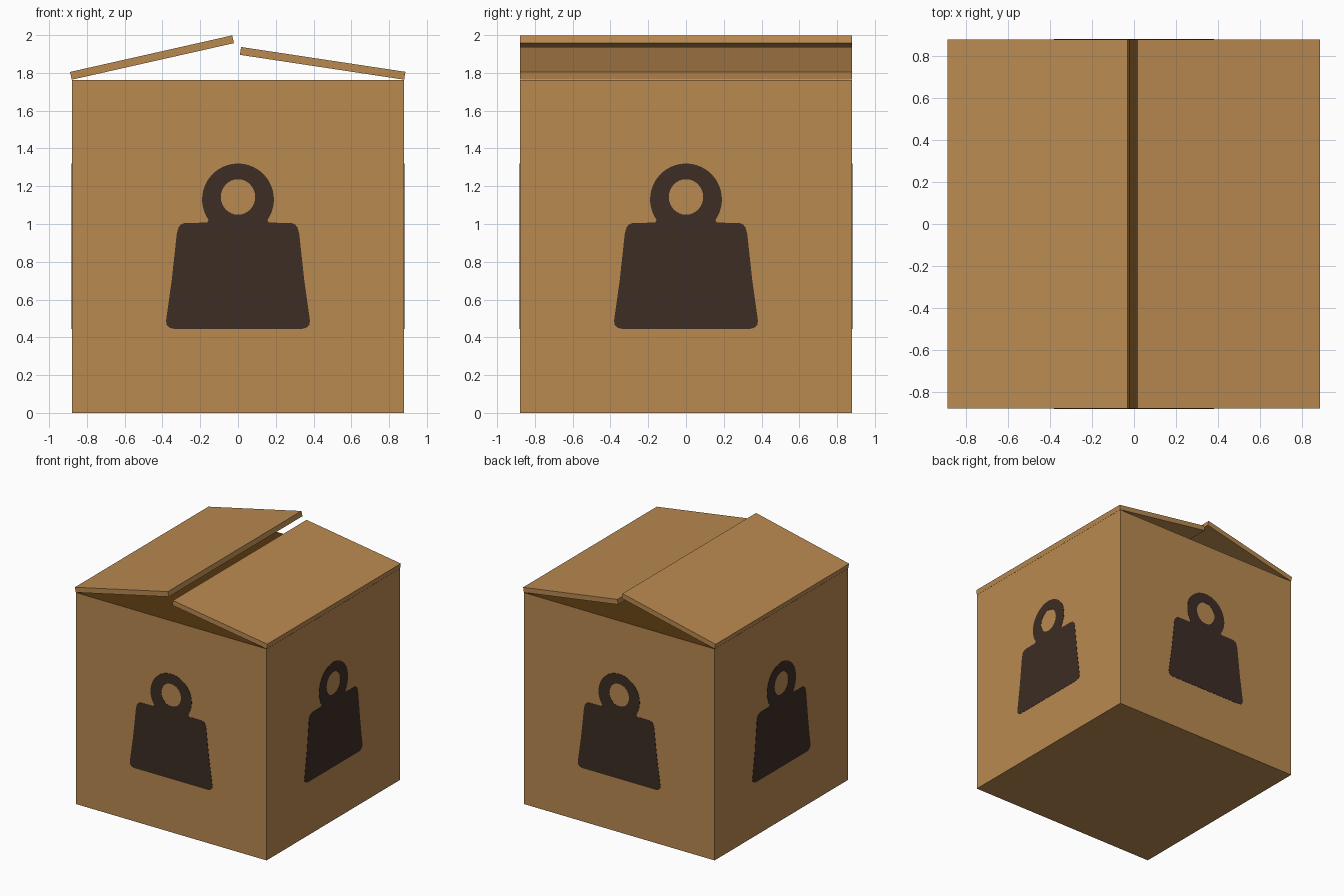
import bpy, bmesh, math
from mathutils import Matrix, Vector

if "Cube" in bpy.data.objects:
    bpy.data.objects.remove(bpy.data.objects["Cube"])

HALF, TOP = 0.88, 1.763


def material(name, rgb):
    m = bpy.data.materials.new(name)
    m.diffuse_color = (*rgb, 1)
    m.use_nodes = True
    m.node_tree.nodes["Principled BSDF"].inputs["Base Color"].default_value = m.diffuse_color
    return m


cardboard = material("cardboard", (0.49, 0.253, 0.082))
inside = material("dark_inside", (0.089, 0.038, 0.005))
ink = material("dark_ink", (0.045, 0.026, 0.018))


def add_box(name, size, matrix, mats):
    bm = bmesh.new()
    bmesh.ops.create_cube(bm, size=1, matrix=matrix @ Matrix.Diagonal((*size, 1)))
    me = bpy.data.meshes.new(name)
    bm.to_mesh(me)
    bm.free()
    ob = bpy.data.objects.new(name, me)
    bpy.context.collection.objects.link(ob)
    for m in mats:
        me.materials.append(m)
    return ob


# Box body, with the upward face showing the dark inside
body = add_box("box_body", (2 * HALF, 2 * HALF, TOP),
               Matrix.Translation((0, 0, TOP / 2)), [cardboard, inside])
for p in body.data.polygons:
    p.material_index = 1 if p.normal.z > 0.9 else 0


# Lid flaps, hinged on the upper left and right edges
def add_flap(name, side, angle, length):
    hinge = Matrix.Translation((side * 0.88, 0, TOP + 0.001))
    tilt = Matrix.Rotation(side * angle, 4, 'Y')
    offset = Matrix.Translation((-side * length / 2, 0, 0.021))
    add_box(name, (length, 2 * HALF, 0.042), hinge @ tilt @ offset, [cardboard])


add_flap("left_flap", -1, math.radians(12.7), 0.88)
add_flap("right_flap", 1, math.radians(8.6), 0.88)

# Printed weight symbol: mirrored half outline with a round handle hole
half = [(0.34, 0.445), (0.362, 0.451), (0.377, 0.465), (0.381, 0.487),
        (0.35, 0.71), (0.324, 0.95), (0.315, 0.982), (0.302, 0.998), (0.28, 1.006),
        (0.163, 1.007)]
for i in range(22):
    a = math.radians(-35 + 125 * i / 21)
    half.append((0.19 * math.cos(a), 1.13 + 0.19 * math.sin(a)))
outline = half + [(-x, z) for x, z in reversed(half[:-1])]
hole = [(0.091 * math.cos(t * math.tau / 32), 1.143 + 0.094 * math.sin(t * math.tau / 32))
        for t in range(32)]

for k, side in enumerate(("front", "right", "back", "left")):
    cu = bpy.data.curves.new(side + "_weight_symbol", 'CURVE')
    cu.dimensions, cu.fill_mode, cu.extrude = '2D', 'BOTH', 0.002
    for pts in (outline, hole):
        sp = cu.splines.new('POLY')
        sp.points.add(len(pts) - 1)
        sp.use_cyclic_u = True
        for p, (x, z) in zip(sp.points, pts):
            p.co = (x, z, 0, 1)
    cu.materials.append(ink)
    ob = bpy.data.objects.new(side + "_weight_symbol", cu)
    bpy.context.collection.objects.link(ob)
    ob.matrix_world = (Matrix.Rotation(k * math.pi / 2, 4, 'Z')
                       @ Matrix.Translation((0, -HALF, 0))
                       @ Matrix.Rotation(math.pi / 2, 4, 'X'))
    bpy.ops.object.select_all(action='DESELECT')
    ob.select_set(True)
    bpy.context.view_layer.objects.active = ob
    bpy.ops.object.convert(target='MESH')
